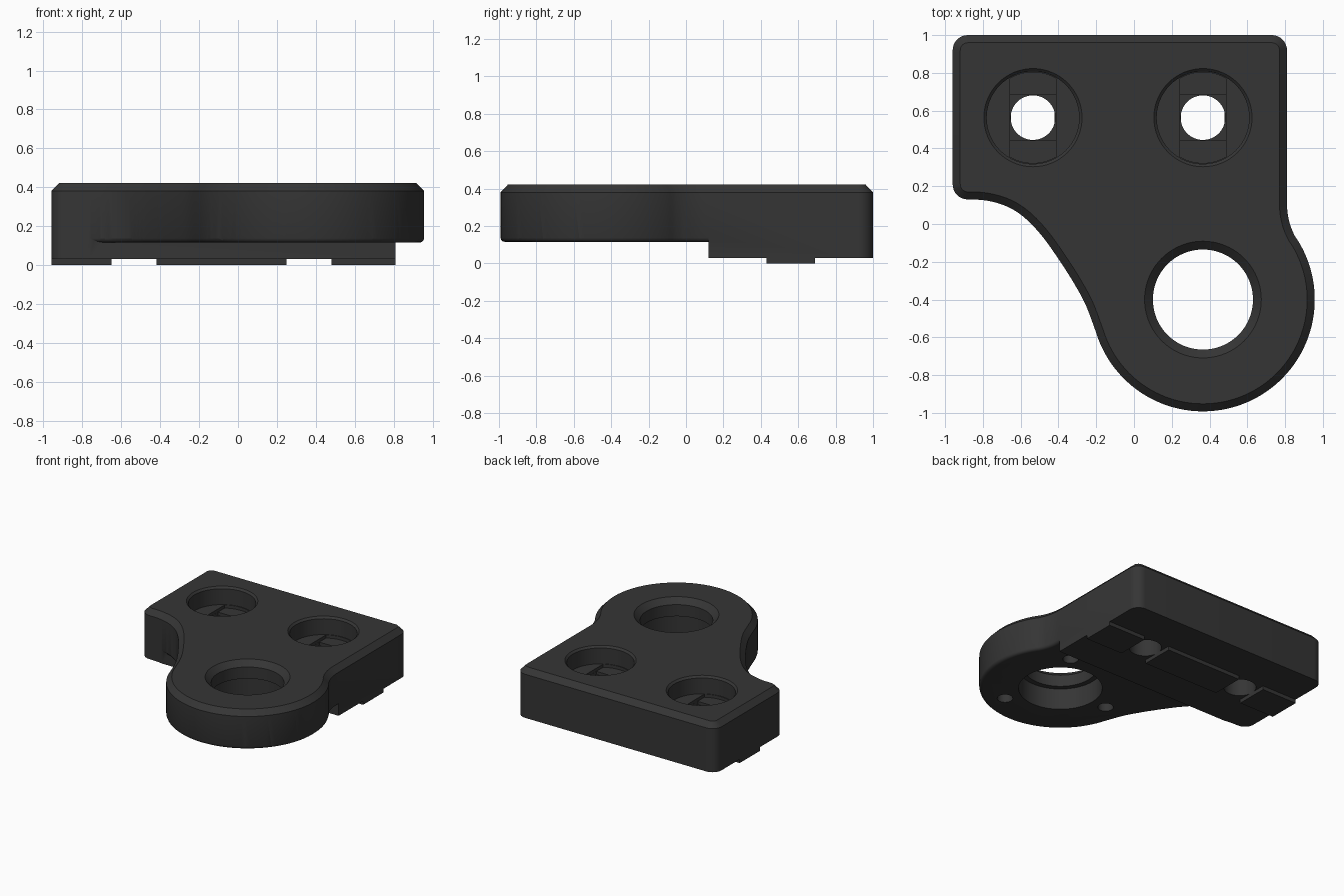
import bpy, bmesh, math
from mathutils import Vector

if "Cube" in bpy.data.objects:
    bpy.data.objects.remove(bpy.data.objects["Cube"])

dark = bpy.data.materials.new("dark_grey")
dark.diffuse_color = (0.036, 0.036, 0.036, 1)
dark.use_nodes = True
dark.node_tree.nodes["Principled BSDF"].inputs["Base Color"].default_value = dark.diffuse_color


def arc(cx, cy, r, a0, a1, n):
    return [Vector((cx + r * math.cos(math.radians(a0 + (a1 - a0) * i / n)),
                    cy + r * math.sin(math.radians(a0 + (a1 - a0) * i / n)))) for i in range(n + 1)]


def smooth_path(pts, n=5):
    """Catmull-Rom curve through the inner points."""
    out = []
    for a, b, c, d in zip(pts, pts[1:], pts[2:], pts[3:]):
        for i in range(n):
            t = i / n
            out.append(0.5 * (2 * b + (c - a) * t + (2 * a - 5 * b + 4 * c - d) * t ** 2
                              + (3 * b - a - 3 * c + d) * t ** 3))
    return out


def inset(pts, d):
    """Move a counter-clockwise outline inwards by d."""
    out = []
    for i, p in enumerate(pts):
        e0 = (p - pts[i - 1]).normalized()
        e1 = (pts[(i + 1) % len(pts)] - p).normalized()
        n0, n1 = Vector((-e0.y, e0.x)), Vector((-e1.y, e1.x))
        out.append(p + (n0 + n1) * (d / (1 + n0.dot(n1))))
    return out


def loft(name, rings):
    """Capped solid through (outline, z) rings."""
    bm = bmesh.new()
    loops = [[bm.verts.new((p.x, p.y, z)) for p in pts] for pts, z in rings]
    for a, b in zip(loops, loops[1:]):
        for i in range(len(a)):
            j = (i + 1) % len(a)
            bm.faces.new((a[i], a[j], b[j], b[i]))
    bm.faces.new(loops[0][::-1])
    bm.faces.new(loops[-1])
    bmesh.ops.recalc_face_normals(bm, faces=bm.faces)
    return make(name, bm)


def make(name, bm):
    me = bpy.data.meshes.new(name)
    bm.to_mesh(me)
    bm.free()
    me.materials.append(dark)
    ob = bpy.data.objects.new(name, me)
    bpy.context.collection.objects.link(ob)
    return ob


def lathe(x, y, profile, n=64):
    """Round cutter from (radius, z) pairs."""
    return loft("cutter", [(arc(x, y, r, 0, 360, n)[:-1], z) for r, z in profile])


def rect(x0, x1, y0, y1):
    return [Vector(p) for p in ((x0, y0), (x1, y0), (x1, y1), (x0, y1))]


def cut(ob, cutter):
    cutter.hide_render = True
    mod = ob.modifiers.new("cut", 'BOOLEAN')
    mod.operation = 'DIFFERENCE'
    mod.solver = 'EXACT'
    mod.object = cutter
    bpy.context.view_layer.objects.active = ob
    bpy.ops.object.modifier_apply(modifier=mod.name)
    bpy.data.objects.remove(cutter)


# Plate outline: rounded rectangle flowing into a round lobe
LX, LY, LR = 0.365, -0.40, 0.592
lobe = arc(LX, LY, LR, 197, 392, 64)
flank = [Vector(p) for p in ((-0.96, 0.13), (-0.81, 0.128), (-0.685, 0.098), (-0.585, 0.038),
                             (-0.49, -0.06), (-0.40, -0.185), (-0.32, -0.31), (-0.255, -0.43))]
outline = (arc(0.73, 0.92, 0.08, 0, 90, 8) + arc(-0.88, 0.92, 0.08, 90, 180, 8)
           + arc(-0.88, 0.21, 0.08, 180, 270, 8)
           + smooth_path(flank + [lobe[0], lobe[3]]) + lobe
           + arc(1.173, 0.105, 0.363, 212, 180, 10)[1:])

# Main plate with chamfered top edge
plate = loft("bracket_plate", [(outline, 0.03), (outline, 0.38), (inset(outline, 0.04), 0.422)])

# Raise the underside of the lobe, with a rounded lower rim
step = loft("cutter", [(inset(outline, d), z) for d, z in (
    (0.025, 0.115), (0.013, 0.118), (0.004, 0.126), (-0.001, 0.14), (-0.03, 0.16), (-0.03, -0.1))])
bm = bmesh.new()
bm.from_mesh(step.data)
res = bmesh.ops.bisect_plane(bm, geom=bm.verts[:] + bm.edges[:] + bm.faces[:],
                             plane_co=(0, 0.12, 0), plane_no=(0, 1, 0), clear_outer=True)
bmesh.ops.edgeloop_fill(bm, edges=[e for e in res["geom_cut"] if isinstance(e, bmesh.types.BMEdge)])
bmesh.ops.recalc_face_normals(bm, faces=bm.faces)
bm.to_mesh(step.data)
bm.free()
cut(plate, step)

# Screw holes: chamfered counterbore, then slot and square steps
HY = 0.563
for hx in (-0.535, 0.365):
    cut(plate, lathe(hx, HY, [(0.118, -0.1), (0.118, 0.28), (0.245, 0.28),
                              (0.245, 0.407), (0.275, 0.437)]))
    a = math.degrees(math.acos(0.122 / 0.24))
    slot = arc(hx, HY, 0.24, a, 180 - a, 12) + arc(hx, HY, 0.24, 180 + a, 360 - a, 12)
    cut(plate, loft("cutter", [(slot, 0.255), (slot, 0.34)]))
    square = rect(hx - 0.121, hx + 0.121, HY - 0.121, HY + 0.121)
    cut(plate, loft("cutter", [(square, 0.23), (square, 0.34)]))

# Large bore with a seat below and a chamfered lip above
cut(plate, lathe(LX, LY, [(0.305, -0.1), (0.305, 0.285), (0.265, 0.285),
                          (0.265, 0.378), (0.319, 0.432)], 80))

# Three blind holes under the lobe
for k in (60, 180, 300):
    p = arc(LX, LY, 0.43, k, k, 1)[0]
    cut(plate, lathe(p.x, p.y, [(0.057, -0.1), (0.057, 0.3)], 32))

# Locating ribs on the underside
for i, (x0, x1) in enumerate(((-0.96, -0.65), (-0.42, 0.25), (0.48, 0.81))):
    r = rect(x0, x1, 0.43, 0.69)
    loft(f"locating_rib_{i + 1}", [(r, 0.0), (r, 0.03)])

bpy.ops.object.select_all(action='DESELECT')
plate.select_set(True)
bpy.context.view_layer.objects.active = plate
bpy.ops.object.shade_smooth_by_angle(angle=math.radians(30))
